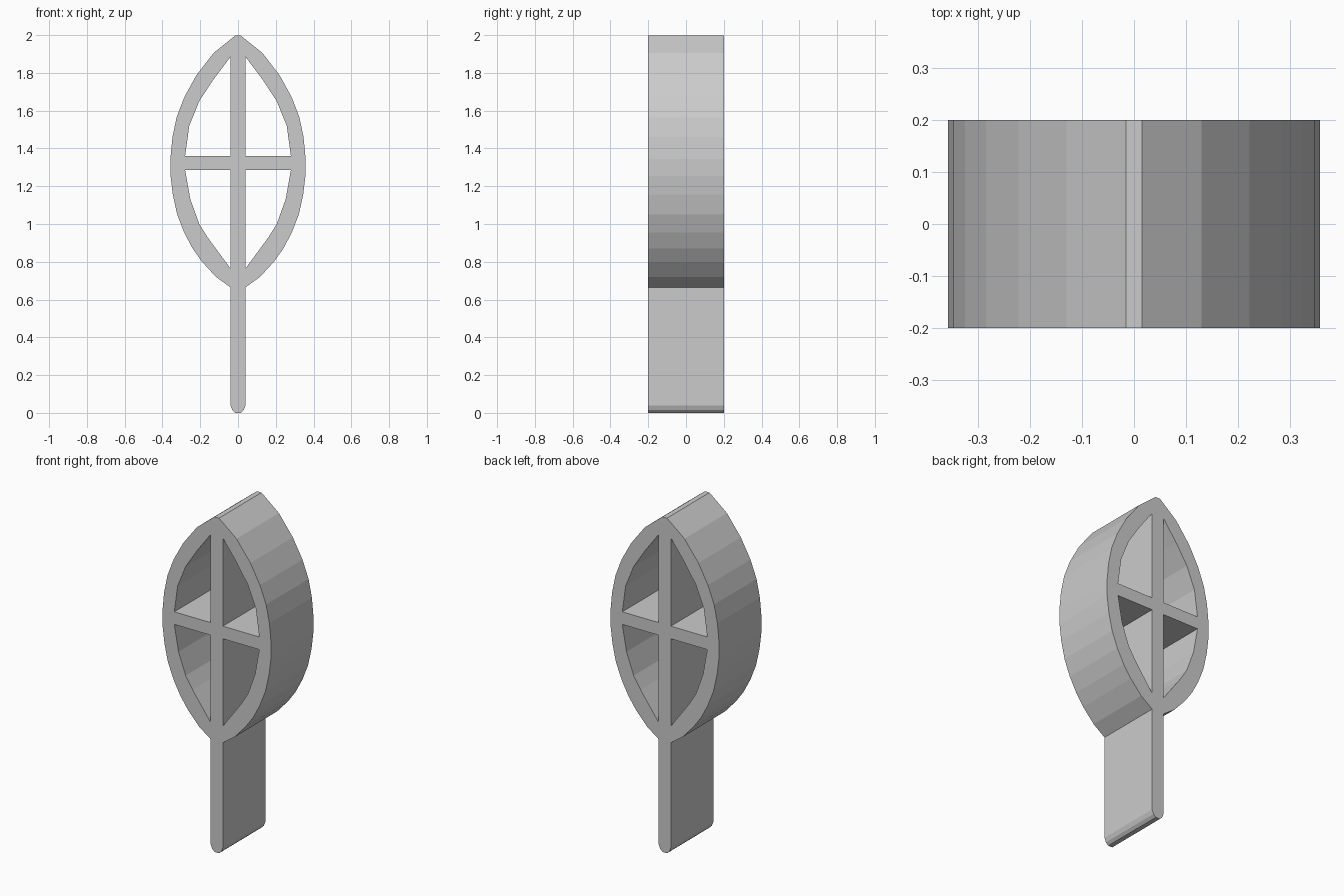
import bpy
from math import radians

cube = bpy.data.objects.get("Cube")
if cube:
    bpy.data.objects.remove(cube, do_unlink=True)

grey = bpy.data.materials.new("light grey")
grey.use_nodes = True
colour = (0.6, 0.6, 0.6, 1)
grey.diffuse_color = colour
grey.node_tree.nodes["Principled BSDF"].inputs["Base Color"].default_value = colour

# Right half of the outline, from the tip down the leaf and stem
outline = [(0.015, 1.997), (0.13, 1.905), (0.222, 1.785), (0.285, 1.67),
           (0.325, 1.565), (0.347, 1.46), (0.358, 1.345), (0.357, 1.255),
           (0.345, 1.155), (0.322, 1.05), (0.285, 0.955), (0.24, 0.87),
           (0.19, 0.8), (0.117, 0.72), (0.04, 0.665),
           (0.04, 0.04), (0.03, 0.015), (0.014, 0.0)]
# Window openings on the right of the central bar
upper_window = [(0.04, 1.885), (0.13, 1.765), (0.205, 1.65), (0.258, 1.52),
                (0.28, 1.36), (0.04, 1.36)]
lower_window = [(0.04, 1.285), (0.28, 1.285), (0.252, 1.13), (0.205, 1.0),
                (0.16, 0.928), (0.04, 0.765)]


def mirrored(points):
    return [(-x, z) for x, z in reversed(points)]


def add_loop(curve, points):
    spline = curve.splines.new("POLY")
    spline.points.add(len(points) - 1)
    for point, (x, z) in zip(spline.points, points):
        point.co = (x, z, 0, 1)
    spline.use_cyclic_u = True


# Filled profile, thickened front to back
profile = bpy.data.curves.new("leaf_profile", "CURVE")
profile.dimensions = "2D"
profile.fill_mode = "BOTH"
profile.extrude = 0.2
add_loop(profile, outline + mirrored(outline))
for window in (upper_window, lower_window):
    add_loop(profile, window)
    add_loop(profile, mirrored(window))
profile.materials.append(grey)

leaf = bpy.data.objects.new("leaf_frame_with_stem", profile)
leaf.rotation_euler.x = radians(90)
bpy.context.collection.objects.link(leaf)

# Turn the profile into a flat-faced mesh
bpy.ops.object.select_all(action="DESELECT")
leaf.select_set(True)
bpy.context.view_layer.objects.active = leaf
bpy.ops.object.convert(target="MESH")
bpy.ops.object.shade_flat()
